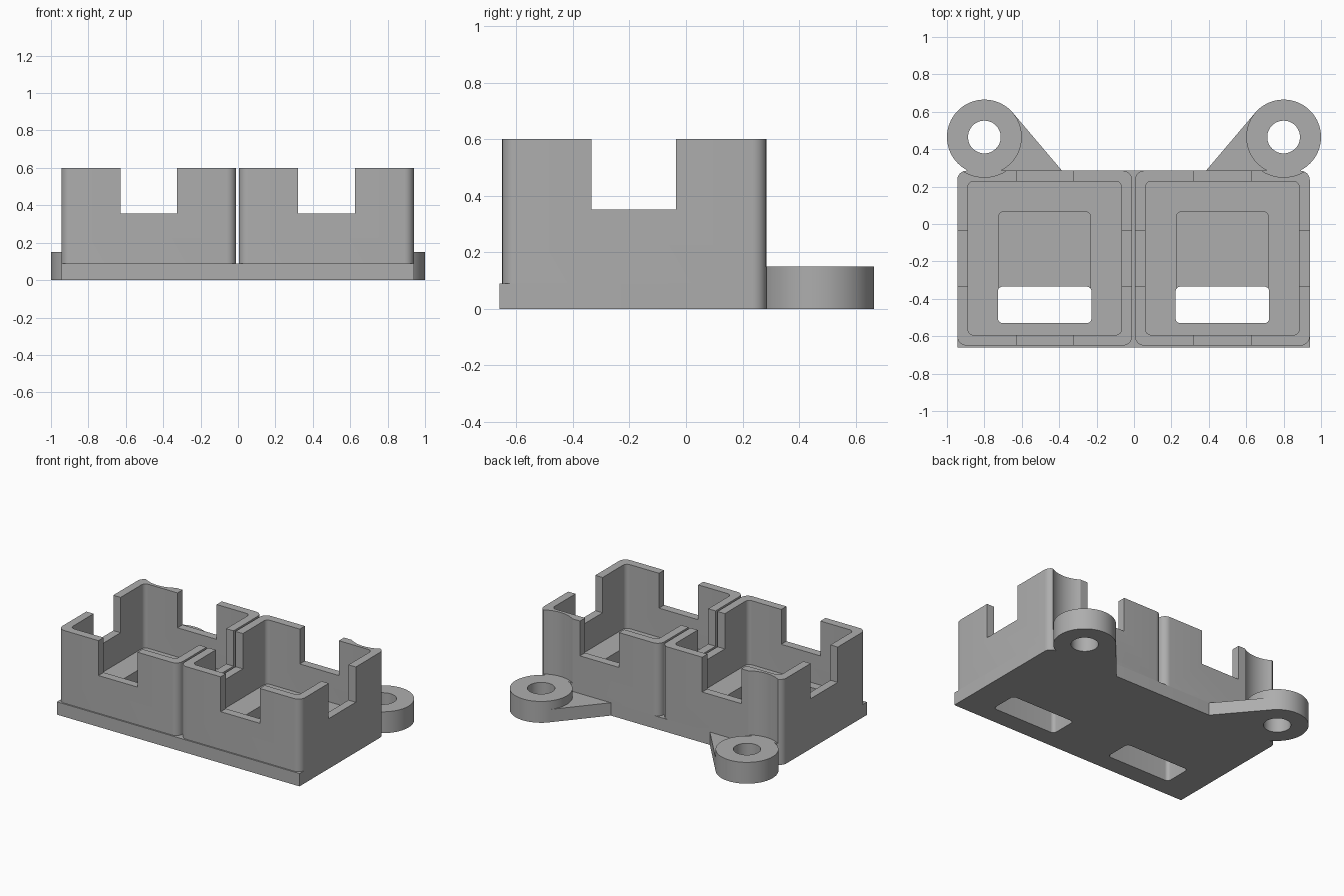
import bpy
import bmesh
from math import cos, sin, pi, radians

if "Cube" in bpy.data.objects:
    bpy.data.objects.remove(bpy.data.objects["Cube"], do_unlink=True)

grey = bpy.data.materials.new("plain_grey")
grey.use_nodes = True
grey.diffuse_color = (0.42, 0.42, 0.42, 1)
grey.node_tree.nodes["Principled BSDF"].inputs["Base Color"].default_value = (0.42, 0.42, 0.42, 1)


def prism(name, outline, z0, z1):
    """Extrude a counter-clockwise outline from z0 up to z1."""
    bm = bmesh.new()
    low = [bm.verts.new((x, y, z0)) for x, y in outline]
    high = [bm.verts.new((x, y, z1)) for x, y in outline]
    bm.faces.new(low[::-1])
    bm.faces.new(high)
    n = len(low)
    for i in range(n):
        j = (i + 1) % n
        bm.faces.new((low[i], low[j], high[j], high[i]))
    bmesh.ops.recalc_face_normals(bm, faces=bm.faces[:])
    mesh = bpy.data.meshes.new(name)
    bm.to_mesh(mesh)
    bm.free()
    mesh.materials.append(grey)
    obj = bpy.data.objects.new(name, mesh)
    bpy.context.collection.objects.link(obj)
    return obj


def rect(x0, x1, y0, y1, front_r=0.0, back_r=0.0, steps=8):
    """Rectangle outline with separate radii for front and back corners."""
    pts = []
    corners = ((x1, y1, -1, -1, back_r), (x0, y1, 1, -1, back_r),
               (x0, y0, 1, 1, front_r), (x1, y0, -1, 1, front_r))
    for k, (x, y, sx, sy, r) in enumerate(corners):
        if r == 0:
            pts.append((x, y))
            continue
        for i in range(steps + 1):
            a = (k + i / steps) * pi / 2
            pts.append((x + sx * r + r * cos(a), y + sy * r + r * sin(a)))
    return pts


def circle(x, y, r, n=64):
    return [(x + r * cos(2 * pi * i / n), y + r * sin(2 * pi * i / n)) for i in range(n)]


def cut(obj, *cutters):
    """Subtract the cutters, then discard them."""
    bpy.context.view_layer.objects.active = obj
    for c in cutters:
        c.hide_render = True
        mod = obj.modifiers.new("cut", 'BOOLEAN')
        mod.operation = 'DIFFERENCE'
        mod.solver = 'EXACT'
        mod.object = c
        bpy.ops.object.modifier_apply(modifier=mod.name)
        bpy.data.objects.remove(c, do_unlink=True)


def smooth(obj):
    bpy.ops.object.select_all(action='DESELECT')
    obj.select_set(True)
    bpy.context.view_layer.objects.active = obj
    bpy.ops.object.shade_smooth_by_angle(angle=radians(30))


BACK, PLATE_TOP, FLOOR, TOP = 0.285, 0.09, 0.15, 0.6
EAR_X, EAR_Y, EAR_R = 0.8, 0.465, 0.2
HALF = 0.4675
cups = {"right_cup": 0.4725, "left_cup": -0.4775}


def slot_cutters(cx):
    """Through slot at the front and shallow recess behind it."""
    slot = prism("slot_cutter", rect(cx - 0.25, cx + 0.25, -0.53, -0.335, 0.025, 0.025), -0.1, 0.3)
    recess = prism("recess_cutter", rect(cx - 0.245, cx + 0.245, -0.52, 0.065, 0.025, 0.025), 0.07, 0.3)
    return slot, recess


# Base plate with both slots
plate = prism("base_plate", rect(-0.945, 0.94, -0.66, BACK, 0, 0.05), 0, PLATE_TOP)
for cx in cups.values():
    cut(plate, *slot_cutters(cx))
smooth(plate)

# Two open cups, each notched on all four sides
for name, cx in cups.items():
    cup = prism(name, rect(cx - HALF, cx + HALF, -0.65, BACK, 0.05, 0.05), PLATE_TOP, TOP)
    inside = HALF - 0.057
    cut(cup,
        prism("inside_cutter", rect(cx - inside, cx + inside, -0.593, 0.228, 0.03, 0.03), FLOOR, 1),
        prism("front_notch_cutter", rect(cx - 0.152, cx + 0.152, -1, 1), 0.355, 1),
        prism("side_notch_cutter", rect(cx - 0.7, cx + 0.7, -0.335, -0.035), 0.352, 1),
        *slot_cutters(cx))
    # Round clearance above the mounting ear
    side = 1 if cx > 0 else -1
    cut(cup, prism("ear_clearance_cutter", circle(side * EAR_X, EAR_Y, EAR_R + 0.015), FLOOR, 1))
    smooth(cup)

# Mounting ears with a triangular web to the plate
for label, side in (("left", 1), ("right", -1)):
    ear = prism(label + "_mounting_ear", circle(side * EAR_X, EAR_Y, EAR_R), 0, FLOOR)
    cut(ear, prism("screw_hole_cutter", circle(side * EAR_X, EAR_Y, 0.0875, 48), -0.1, 0.3))
    smooth(ear)
    web = [(0.648, 0.595), (0.66, 0.465), (0.8, 0.34), (0.8, 0.27), (0.385, 0.27), (0.385, BACK)]
    prism(label + "_ear_web", [(side * x, y) for x, y in web], 0, PLATE_TOP)
